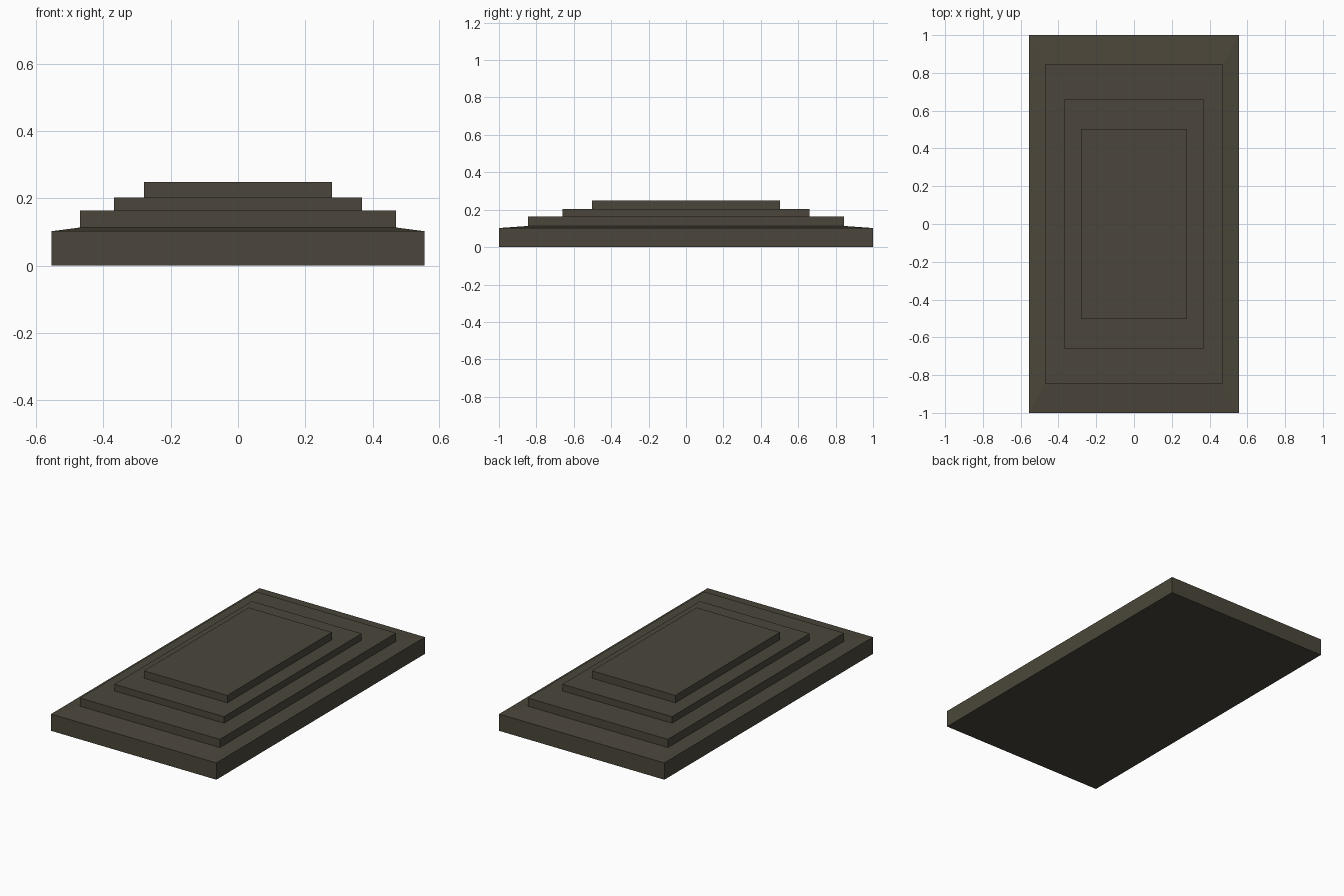
import bpy, bmesh

cube = bpy.data.objects.get("Cube")
if cube:
    bpy.data.objects.remove(cube, do_unlink=True)

# Dark stone colour
stone = bpy.data.materials.new("dark_stone")
stone.use_nodes = True
colour = (0.07, 0.062, 0.043, 1)
stone.diffuse_color = colour
stone.node_tree.nodes["Principled BSDF"].inputs["Base Color"].default_value = colour


def loft(name, rings):
    """Closed solid through rectangles given as (half width, half depth, height)."""
    bm = bmesh.new()
    loops = [[bm.verts.new((sx * w, sy * d, z))
              for sx, sy in ((-1, -1), (1, -1), (1, 1), (-1, 1))]
             for w, d, z in rings]
    for low, high in zip(loops, loops[1:]):
        for i in range(4):
            j = (i + 1) % 4
            bm.faces.new((low[i], low[j], high[j], high[i]))
    bm.faces.new(loops[0][::-1])
    bm.faces.new(loops[-1])
    bmesh.ops.recalc_face_normals(bm, faces=bm.faces)
    mesh = bpy.data.meshes.new(name)
    bm.to_mesh(mesh)
    bm.free()
    mesh.materials.append(stone)
    obj = bpy.data.objects.new(name, mesh)
    bpy.context.collection.objects.link(obj)


# Stepped plinth: straight base, gently sloped rim, then three flat steps
loft("stepped_plinth", [
    (0.555, 1.0, 0), (0.555, 1.0, 0.102),
    (0.47, 0.845, 0.113), (0.47, 0.845, 0.163),
    (0.368, 0.66, 0.163), (0.368, 0.66, 0.203),
    (0.28, 0.502, 0.203), (0.28, 0.502, 0.248),
])
